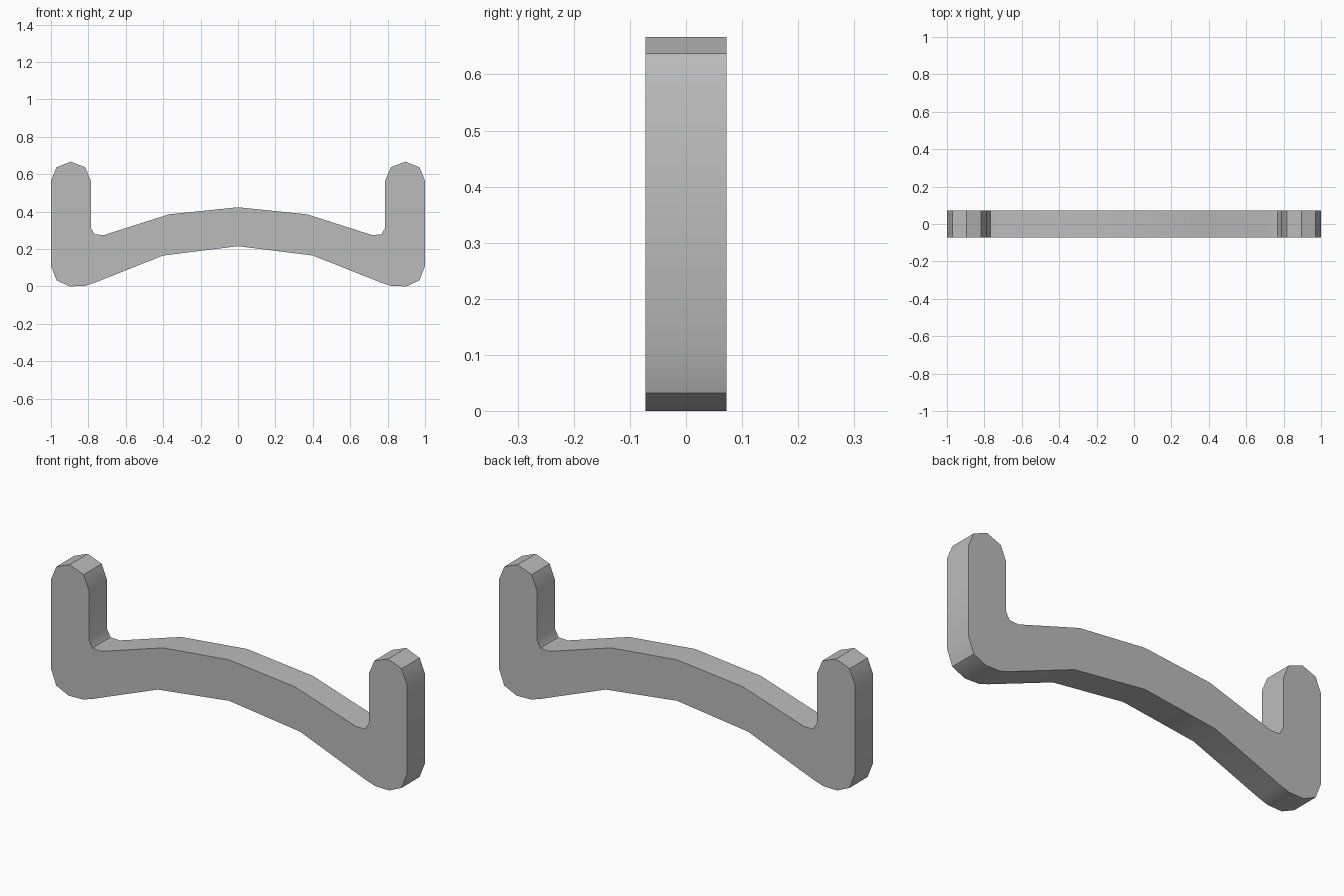
import bpy
import bmesh
import math

cube = bpy.data.objects.get("Cube")
if cube:
    bpy.data.objects.remove(cube, do_unlink=True)

HALF_DEPTH = 0.0725

# Left half of the outline (x, z), from bottom centre around the grip to top centre
half = [
    (0, 0.215), (0.4, 0.165),                                # underside of the arch
    (0.765, 0.02), (0.82, 0.002), (0.9, 0), (0.97, 0.032),   # rounded foot
    (1, 0.11), (1, 0.565),                                   # outer side
    (0.97, 0.637), (0.895, 0.667), (0.817, 0.637),           # rounded tip
    (0.787, 0.565), (0.787, 0.315),                          # inner side
    (0.767, 0.277), (0.715, 0.275),                          # inner corner
    (0.37, 0.385), (0, 0.423),                               # top of the arch
]
outline = half + [(-x, z) for x, z in reversed(half[1:-1])]

# Plain grey material
grey = bpy.data.materials.new("plain_grey")
grey.use_nodes = True
colour = (0.5, 0.5, 0.5, 1)
grey.diffuse_color = colour
bsdf = next(n for n in grey.node_tree.nodes if n.type == "BSDF_PRINCIPLED")
bsdf.inputs["Base Color"].default_value = colour

# Extrude the outline from front to back
bm = bmesh.new()
front = bm.faces.new([bm.verts.new((x, -HALF_DEPTH, z)) for x, z in outline])
extruded = bmesh.ops.extrude_face_region(bm, geom=[front], use_keep_orig=True)
back_verts = [g for g in extruded["geom"] if isinstance(g, bmesh.types.BMVert)]
bmesh.ops.translate(bm, verts=back_verts, vec=(0, 2 * HALF_DEPTH, 0))
bmesh.ops.recalc_face_normals(bm, faces=bm.faces)
mesh = bpy.data.meshes.new("arched_bracket")
bm.to_mesh(mesh)
bm.free()
mesh.materials.append(grey)

bracket = bpy.data.objects.new("arched_bracket", mesh)
bpy.context.collection.objects.link(bracket)

# Smooth shading with sharp corners kept
bpy.ops.object.select_all(action="DESELECT")
bracket.select_set(True)
bpy.context.view_layer.objects.active = bracket
bpy.ops.object.shade_smooth_by_angle(angle=math.radians(30))
